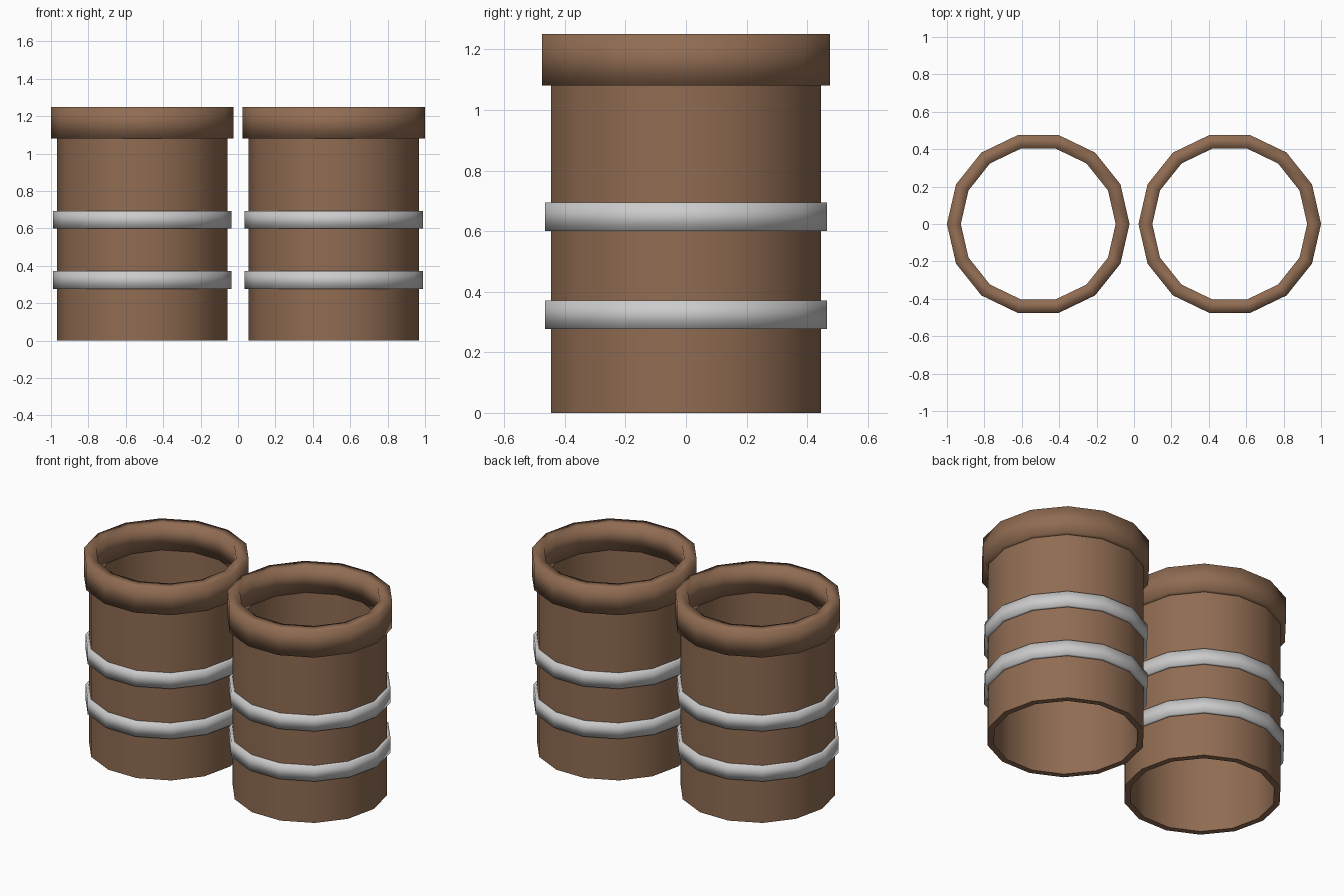
import bpy, bmesh, math

if "Cube" in bpy.data.objects:
    bpy.data.objects.remove(bpy.data.objects["Cube"])

SIDES = 14

brown = bpy.data.materials.new("brown_wood")
brown.diffuse_color = (0.28, 0.15, 0.085, 1)
brown.use_nodes = True
brown.node_tree.nodes["Principled BSDF"].inputs["Base Color"].default_value = brown.diffuse_color


def ring(name, outer, inner, z0, z1, x, material=None, angle=180):
    """Hollow 14-sided ring with a rectangular wall section."""
    bm = bmesh.new()
    section = [(outer, z0), (outer, z1), (inner, z1), (inner, z0)]
    loops = []
    for i in range(SIDES):
        a = 2 * math.pi * i / SIDES
        loops.append([bm.verts.new((r * math.cos(a), r * math.sin(a), z))
                      for r, z in section])
    for i in range(SIDES):
        a, b = loops[i], loops[(i + 1) % SIDES]
        for j in range(4):
            k = (j + 1) % 4
            bm.faces.new((a[j], b[j], b[k], a[k]))
    bmesh.ops.recalc_face_normals(bm, faces=bm.faces)
    mesh = bpy.data.meshes.new(name)
    bm.to_mesh(mesh)
    bm.free()
    obj = bpy.data.objects.new(name, mesh)
    bpy.context.collection.objects.link(obj)
    obj.location.x = x
    if material:
        mesh.materials.append(material)
    for o in bpy.context.selected_objects:
        o.select_set(False)
    obj.select_set(True)
    bpy.context.view_layer.objects.active = obj
    # Rims and bands are smooth all over, the body keeps its sharp ends
    if angle >= 180:
        bpy.ops.object.shade_smooth()
    else:
        bpy.ops.object.shade_smooth_by_angle(angle=math.radians(angle))
    return obj


for side, x in (("left", -0.512), ("right", 0.512)):
    # Open tube body
    ring(side + "_barrel_body", 0.457, 0.42, 0, 1.10, x, brown, 40)
    # Thick top rim
    ring(side + "_barrel_rim", 0.488, 0.414, 1.08, 1.25, x, brown)
    # Two metal hoops
    for label, z in (("lower", 0.277), ("upper", 0.60)):
        ring(f"{side}_{label}_hoop", 0.478, 0.445, z, z + 0.094, x)
